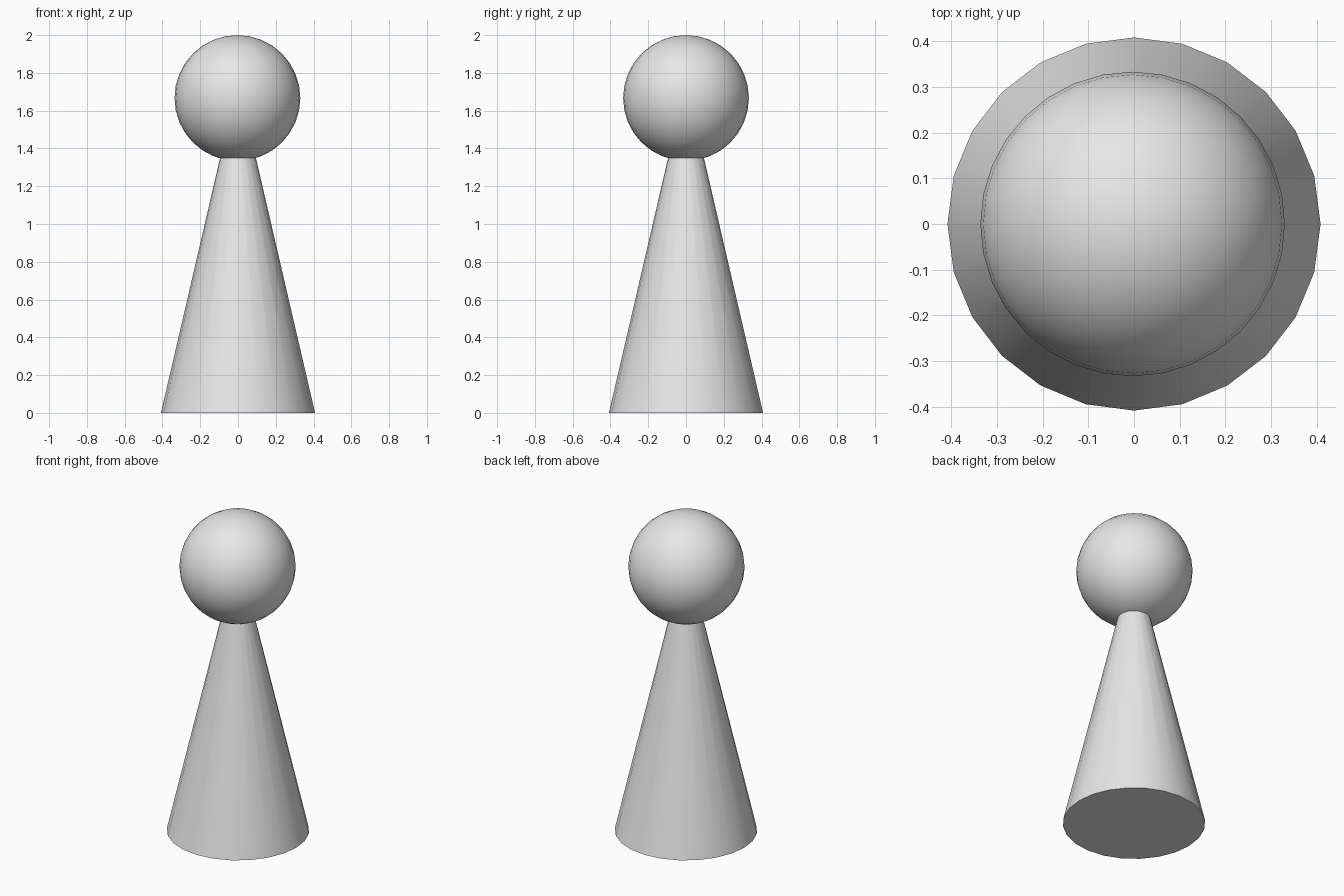
import bpy
import math

cube = bpy.data.objects.get("Cube")
if cube:
    bpy.data.objects.remove(cube, do_unlink=True)

# One plain grey for the whole piece
grey = bpy.data.materials.new("light_grey")
grey.use_nodes = True
colour = (0.8, 0.8, 0.8, 1)
grey.diffuse_color = colour
for node in grey.node_tree.nodes:
    if node.type == 'BSDF_PRINCIPLED':
        node.inputs["Base Color"].default_value = colour


def finish(name):
    """Name, colour and smooth the part just added."""
    part = bpy.context.object
    part.name = name
    part.data.materials.append(grey)
    bpy.ops.object.shade_smooth_by_angle(angle=math.radians(40))
    return part


# Tapering body, with its narrow end sunk into the head
BODY_HEIGHT = 1.5
bpy.ops.mesh.primitive_cone_add(vertices=24, radius1=0.408, radius2=0.06,
                                depth=BODY_HEIGHT,
                                location=(0, 0, BODY_HEIGHT / 2))
finish("body")

# Round head
HEAD_RADIUS = 0.333
bpy.ops.mesh.primitive_uv_sphere_add(segments=32, ring_count=16,
                                     radius=HEAD_RADIUS,
                                     location=(-0.003, 0, 2 - HEAD_RADIUS))
finish("head")
